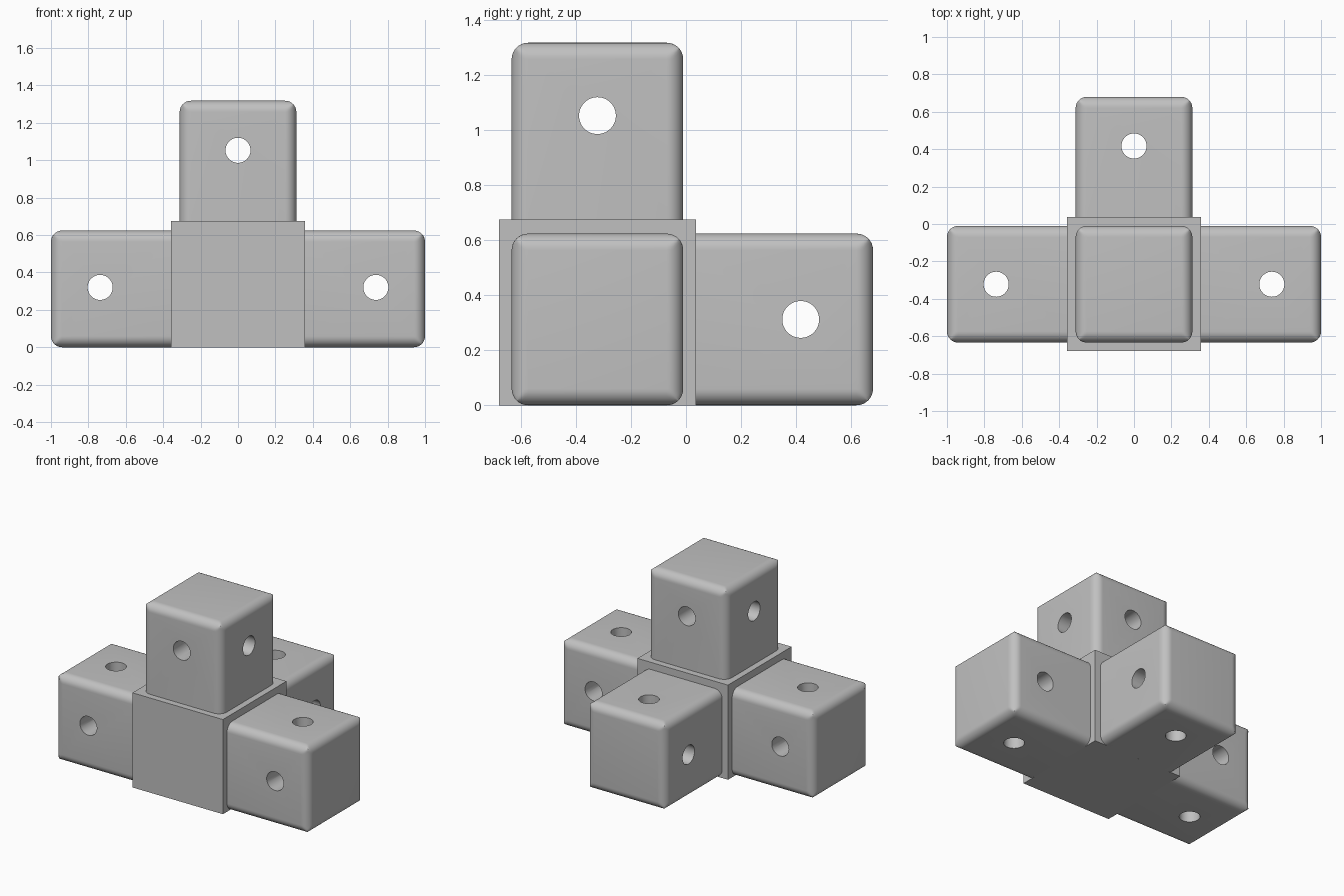
import bpy, bmesh
from mathutils import Vector, Matrix

if "Cube" in bpy.data.objects:
    bpy.data.objects.remove(bpy.data.objects["Cube"])

RADIUS = 0.06       # edge rounding of the arms
HOLE = 0.067        # pin hole radius
SEGMENTS = 8        # even, so corner seams lie on mesh edges
YC = -0.322         # centre line of the side and top arms
HUB_LO = Vector((-0.357, -0.68, 0.0))
HUB_HI = Vector((0.357, 0.037, 0.675))

grey = bpy.data.materials.new("light_grey")
grey.diffuse_color = (0.53, 0.53, 0.53, 1)
grey.use_nodes = True
grey.node_tree.nodes["Principled BSDF"].inputs["Base Color"].default_value = grey.diffuse_color


def add_object(name, bm):
    mesh = bpy.data.meshes.new(name)
    bm.to_mesh(mesh)
    bm.free()
    mesh.materials.append(grey)
    obj = bpy.data.objects.new(name, mesh)
    bpy.context.collection.objects.link(obj)
    return obj


def box(lo, hi):
    bm = bmesh.new()
    bmesh.ops.create_cube(bm, size=1)
    for v in bm.verts:
        v.co = [(lo[i] + hi[i]) / 2 + v.co[i] * (hi[i] - lo[i]) for i in range(3)]
    return bm


def rounded_box(lo, hi):
    """Box with rounded edges whose corners are mitred rather than spherical."""
    bm = box(lo, hi)
    bmesh.ops.bevel(bm, geom=bm.edges[:], offset=RADIUS, offset_type='OFFSET',
                    segments=SEGMENTS, profile=0.5, affect='EDGES')
    for v in bm.verts:
        core = Vector([min(max(v.co[i], lo[i] + RADIUS), hi[i] - RADIUS)
                       for i in range(3)])
        d = v.co - core
        if min(abs(c) for c in d) > 1e-4:
            widest = max(d.xy.length, d.yz.length, d.xz.length)
            v.co = core + d * (RADIUS / widest)
    return bm


def pin_cutter(centre, axis):
    turn = {0: Matrix.Rotation(1.5707963, 4, 'Y'),
            1: Matrix.Rotation(1.5707963, 4, 'X'),
            2: Matrix.Identity(4)}[axis]
    bm = bmesh.new()
    bmesh.ops.create_cone(bm, cap_ends=True, segments=48, radius1=HOLE,
                          radius2=HOLE, depth=1,
                          matrix=Matrix.Translation(centre) @ turn)
    cutter = add_object("pin_hole_cutter", bm)
    cutter.hide_render = True
    return cutter


def make_arm(name, lo, hi, axis, sign, pin):
    """Arm along one axis, drilled across both other axes, trimmed at the hub."""
    lo, hi = Vector(lo), Vector(hi)
    arm = add_object(name, rounded_box(lo, hi))
    bpy.context.view_layer.objects.active = arm
    for cross in range(3):
        if cross == axis:
            continue
        cutter = pin_cutter(Vector(pin), cross)
        mod = arm.modifiers.new("pin_hole", 'BOOLEAN')
        mod.operation = 'DIFFERENCE'
        mod.solver = 'EXACT'
        mod.object = cutter
        bpy.ops.object.modifier_apply(modifier=mod.name)
        bpy.data.objects.remove(cutter)

    # trim away the end buried in the hub
    normal = Vector((0, 0, 0))
    normal[axis] = sign
    bm = bmesh.new()
    bm.from_mesh(arm.data)
    bmesh.ops.bisect_plane(bm, geom=bm.verts[:] + bm.edges[:] + bm.faces[:],
                           plane_co=HUB_HI if sign > 0 else HUB_LO,
                           plane_no=normal, clear_inner=True)
    bm.to_mesh(arm.data)
    bm.free()

    bpy.ops.object.select_all(action='DESELECT')
    arm.select_set(True)
    bpy.ops.object.shade_smooth_by_angle(angle=0.5)


# central hub block
add_object("hub", box(HUB_LO, HUB_HI))

# left and right arms
make_arm("right_arm", (0.15, -0.634, 0), (1, -0.01, 0.624), 0, 1, (0.737, YC, 0.32))
make_arm("left_arm", (-1, -0.634, 0), (-0.15, -0.01, 0.624), 0, -1, (-0.737, YC, 0.32))

# rear arm
make_arm("rear_arm", (-0.312, -0.2, 0), (0.312, 0.68, 0.624), 1, 1, (0, 0.417, 0.312))

# upright arm
make_arm("upright_arm", (-0.312, -0.634, 0.45), (0.312, -0.01, 1.318), 2, 1, (0, YC, 1.053))
